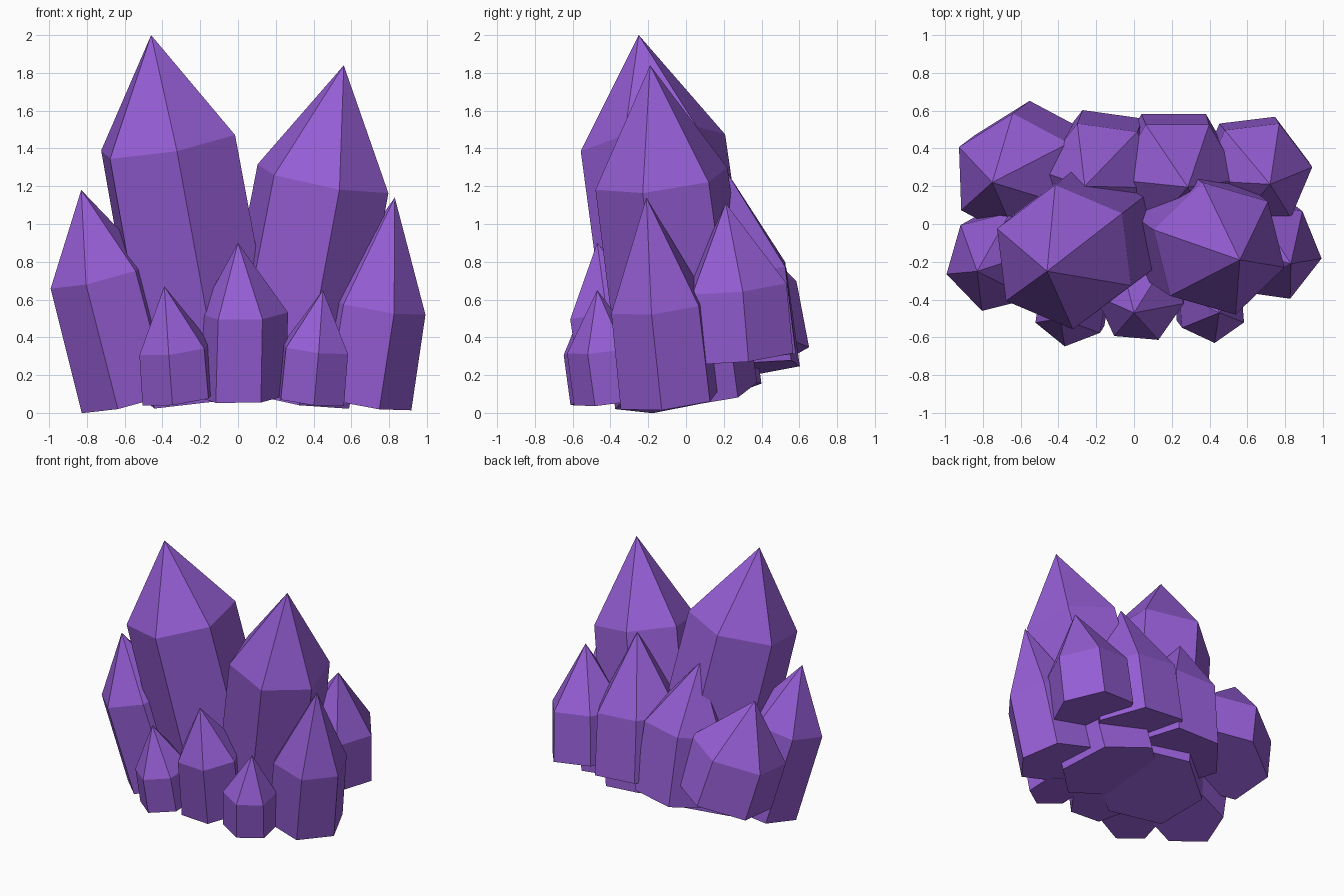
import bpy, bmesh, math
from mathutils import Vector

cube = bpy.data.objects.get("Cube")
if cube:
    bpy.data.objects.remove(cube, do_unlink=True)

# Single flat colour
purple = bpy.data.materials.new("amethyst_purple")
purple.use_nodes = True
colour = (0.30, 0.11, 0.66, 1.0)
purple.diffuse_color = colour
purple.node_tree.nodes["Principled BSDF"].inputs["Base Color"].default_value = colour

SIDES = 6
FLARE = 1.02  # foot radius relative to shoulder radius


def crystal(name, foot, shoulder, tip, radius, twist):
    """Leaning hexagonal prism with a pointed cap."""
    foot, shoulder, tip = Vector(foot), Vector(shoulder), Vector(tip)
    axis = (tip - foot).normalized()
    bm = bmesh.new()

    def ring(centre, r):
        verts = []
        for i in range(SIDES):
            a = math.radians(twist) + i * math.tau / SIDES
            dx, dy = r * math.cos(a), r * math.sin(a)
            # each ring lies square to the leaning axis
            dz = -(axis.x * dx + axis.y * dy) / axis.z
            verts.append(bm.verts.new(centre + Vector((dx, dy, dz))))
        return verts

    low, high = ring(foot, radius * FLARE), ring(shoulder, radius)
    apex = bm.verts.new(tip)
    bm.faces.new(low[::-1])
    for i in range(SIDES):
        j = (i + 1) % SIDES
        bm.faces.new((low[i], low[j], high[j], high[i]))
        bm.faces.new((high[i], high[j], apex))
    mesh = bpy.data.meshes.new(name)
    bm.to_mesh(mesh)
    bm.free()
    mesh.materials.append(purple)
    obj = bpy.data.objects.new(name, mesh)
    bpy.context.scene.collection.objects.link(obj)


# Two tall crystals in the middle
crystal("tall_crystal_right", (-.13, .01, .11), (-.37, -.175, 1.43), (-.46, -.25, 2), .385, 37)
crystal("tall_crystal_left", (.235, .02, .1), (.45, -.13, 1.24), (.56, -.19, 1.84), .36, 44)

# Medium crystals on each side
crystal("side_crystal_right", (-.56, -.11, .072), (-.73, -.2, .73), (-.83, -.25, 1.18), .27, 14)
crystal("side_crystal_left", (.645, -.09, .065), (.725, -.145, .57), (.83, -.21, 1.14), .27, 52)

# Short crystals along the front
crystal("front_crystal_right", (-.315, -.41, .075), (-.335, -.45, .34), (-.39, -.5, .67), .2, 21)
crystal("front_crystal_left", (.385, -.4, .065), (.41, -.44, .34), (.45, -.47, .65), .19, 35)
crystal("front_crystal_middle", (.02, -.33, .09), (.03, -.4, .53), (0, -.47, .9), .235, 55)

# Raised crystals along the back
crystal("back_crystal_outer_right", (-.54, .31, .31), (-.63, .25, .66), (-.75, .22, 1.06), .335, 32)
crystal("back_crystal_inner_right", (-.15, .3, .23), (-.18, .235, .75), (-.26, .2, 1.22), .32, 52)
crystal("back_crystal_inner_left", (.21, .285, .3), (.23, .235, .76), (.285, .195, 1.31), .335, 0)
crystal("back_crystal_outer_left", (.63, .295, .3), (.655, .265, .67), (.72, .21, 1.11), .29, 7)
